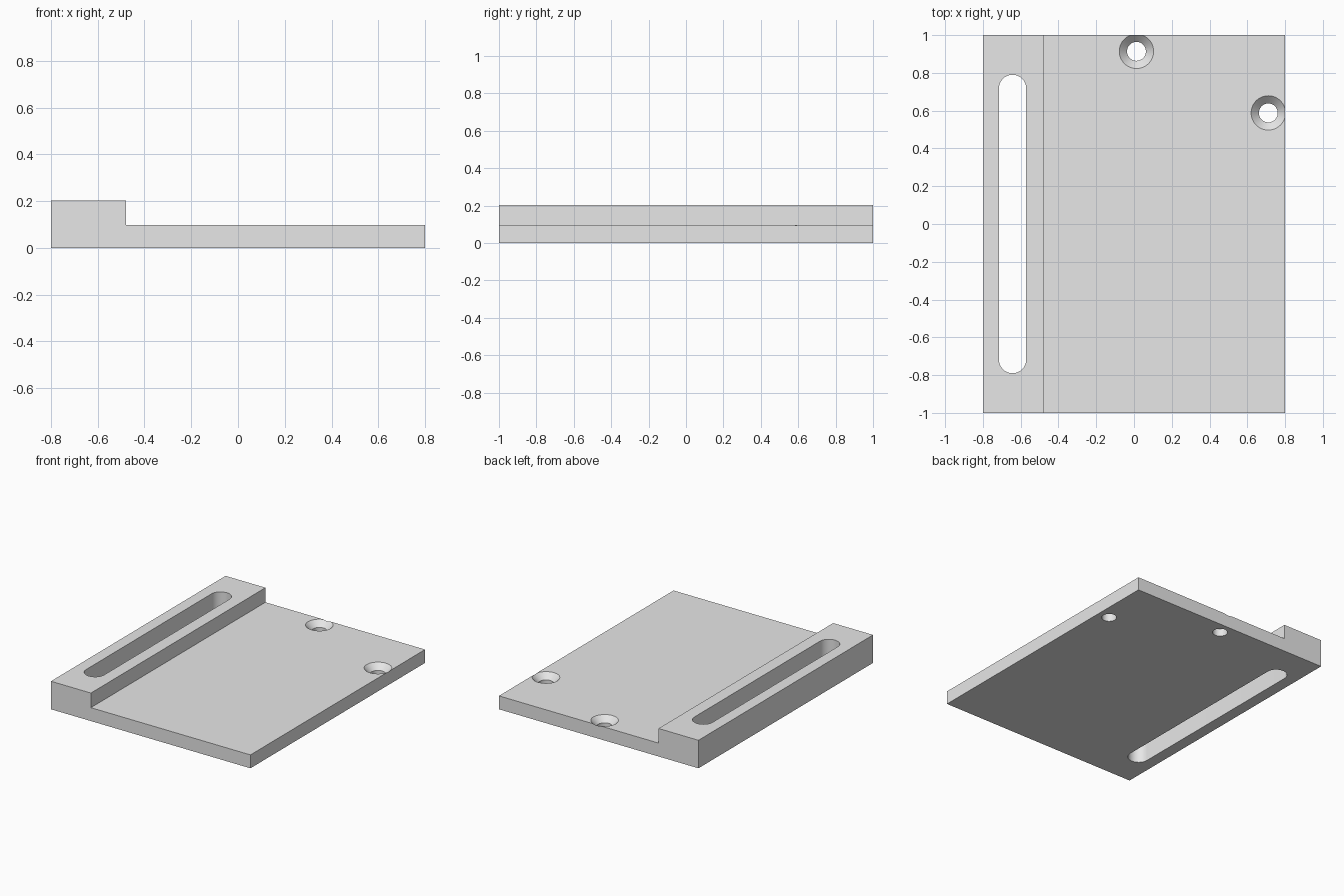
import bpy, bmesh, math

if "Cube" in bpy.data.objects:
    bpy.data.objects.remove(bpy.data.objects["Cube"])

grey = bpy.data.materials.new("light_grey")
grey.diffuse_color = (0.8, 0.8, 0.8, 1)
grey.use_nodes = True
grey.node_tree.nodes["Principled BSDF"].inputs["Base Color"].default_value = grey.diffuse_color


def loft(name, rings):
    """Solid through a stack of matching point rings, capped at both ends."""
    bm = bmesh.new()
    loops = [[bm.verts.new(p) for p in ring] for ring in rings]
    n = len(loops[0])
    for a, b in zip(loops, loops[1:]):
        for i in range(n):
            j = (i + 1) % n
            bm.faces.new((a[i], a[j], b[j], b[i]))
    bm.faces.new(loops[0])
    bm.faces.new(loops[-1])
    bmesh.ops.recalc_face_normals(bm, faces=bm.faces)
    mesh = bpy.data.meshes.new(name)
    bm.to_mesh(mesh)
    bm.free()
    mesh.materials.append(grey)
    ob = bpy.data.objects.new(name, mesh)
    bpy.context.collection.objects.link(ob)
    return ob


def circle(x, y, z, r, n=48):
    return [(x + r * math.cos(2 * math.pi * i / n),
             y + r * math.sin(2 * math.pi * i / n), z) for i in range(n)]


def slot(x, half, z, r, n=24):
    pts = []
    for end, start in ((1, 0), (-1, math.pi)):
        for i in range(n + 1):
            a = start + math.pi * i / n
            pts.append((x + r * math.cos(a), end * (half - r) + r * math.sin(a), z))
    return pts


# Stepped plate: thin bed with a raised rail along the left side
STEP, TOP = 0.097, 0.203
profile = [(-0.8, 0), (0.8, 0), (0.8, STEP), (-0.48, STEP), (-0.48, TOP), (-0.8, TOP)]
plate = loft("stepped_plate", [[(x, y, z) for x, z in profile] for y in (-1, 1)])

# Cutters: long slot through the rail, two countersunk screw holes in the bed
cutters = [loft("slot_cutter", [slot(-0.643, 0.79, z, 0.0725) for z in (-0.1, 0.3)])]
R, r, depth, over = 0.091, 0.05, 0.041, 0.02
for k, (x, y) in enumerate([(0.013, 0.914), (0.711, 0.588)]):
    cutters.append(loft(f"screw_hole_cutter_{k + 1}", [
        circle(x, y, -0.1, r), circle(x, y, STEP - depth, r),
        circle(x, y, STEP, R), circle(x, y, STEP + over, R)]))

bpy.context.view_layer.objects.active = plate
plate.select_set(True)
for c in cutters:
    mod = plate.modifiers.new("cut", 'BOOLEAN')
    mod.operation, mod.solver, mod.object = 'DIFFERENCE', 'EXACT', c
    bpy.ops.object.modifier_apply(modifier=mod.name)
    bpy.data.objects.remove(c)

# Smooth hole walls, sharp edges kept
bpy.ops.object.shade_smooth_by_angle(angle=math.radians(30))
